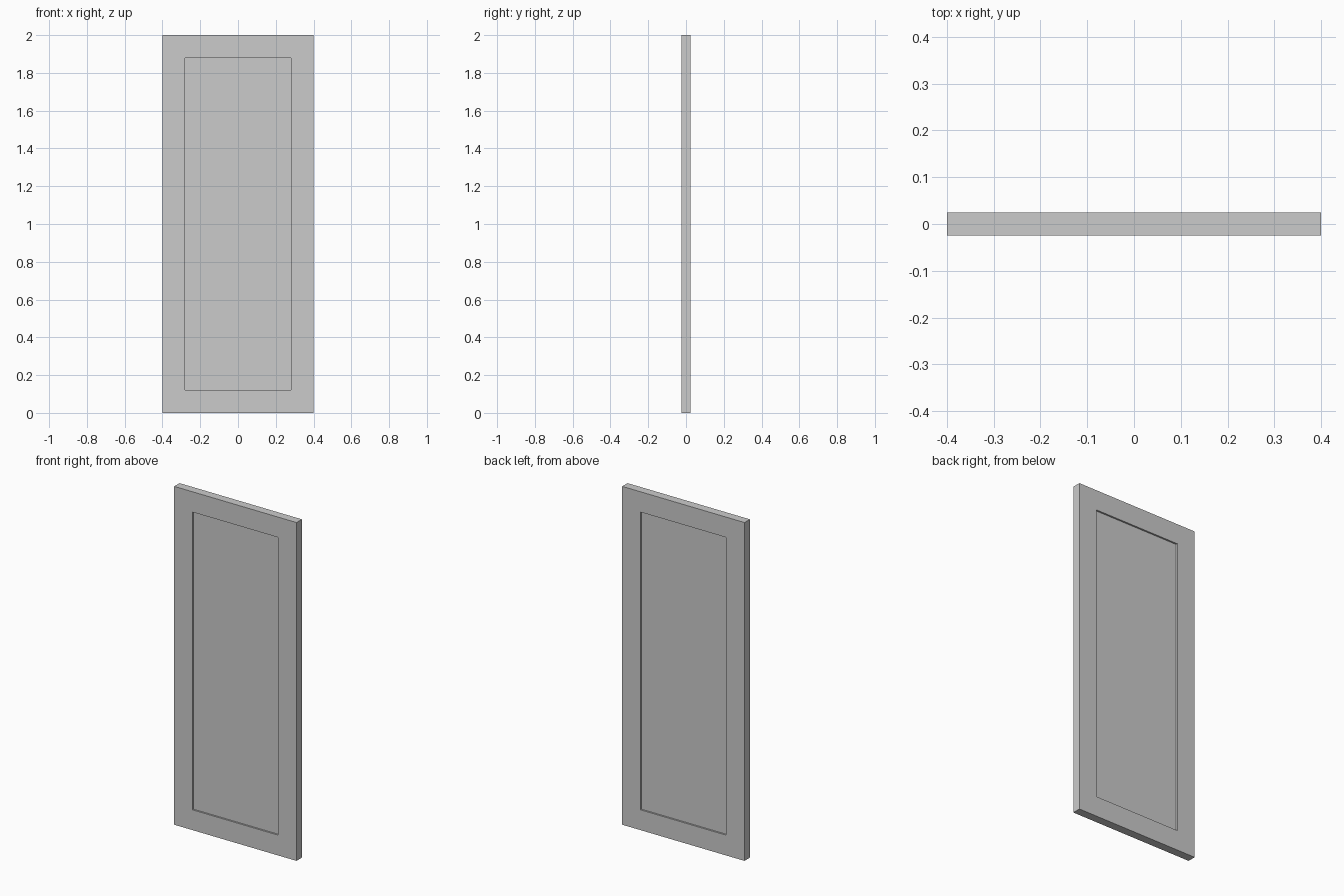
import bpy, bmesh
from mathutils import Matrix, Vector

if "Cube" in bpy.data.objects:
    bpy.data.objects.remove(bpy.data.objects["Cube"])

WIDTH, THICK, HEIGHT = 0.8, 0.05, 2.0
BORDER, DEPTH = 0.12, 0.01

# Door slab
bm = bmesh.new()
bmesh.ops.create_cube(
    bm, size=1,
    matrix=Matrix.Translation((0, 0, HEIGHT / 2)) @ Matrix.Diagonal((WIDTH, THICK, HEIGHT, 1)))

# Recessed panel on front and back
for face in [f for f in bm.faces if abs(f.normal.y) > 0.9]:
    inward = -face.normal.normalized()
    bmesh.ops.inset_region(bm, faces=[face], thickness=BORDER, use_even_offset=True)
    # Straight recess walls: extrude the panel face inward
    ext = bmesh.ops.extrude_discrete_faces(bm, faces=[face])
    panel = ext["faces"][0]
    bmesh.ops.translate(bm, verts=panel.verts[:], vec=Vector(inward) * DEPTH)

bmesh.ops.recalc_face_normals(bm, faces=bm.faces[:])
mesh = bpy.data.meshes.new("door_panel")
bm.to_mesh(mesh)
bm.free()
door = bpy.data.objects.new("door_panel", mesh)
bpy.context.collection.objects.link(door)
